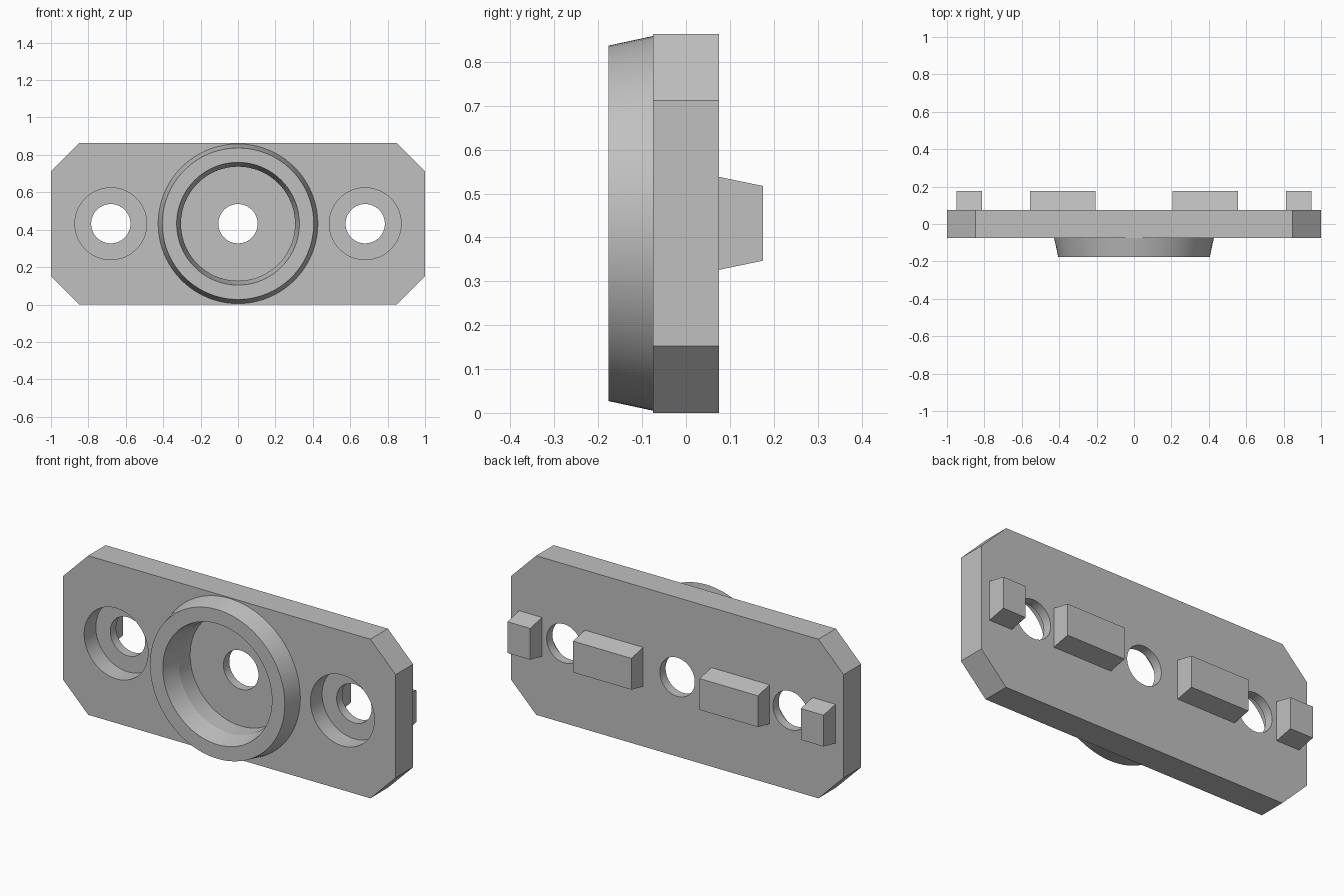
import bpy, bmesh, math
from mathutils import Matrix, Vector

cube = bpy.data.objects.get("Cube")
if cube:
    bpy.data.objects.remove(cube, do_unlink=True)

HALF_T = 0.075           # half of the plate thickness
HEIGHT = 0.864
MID_Z = HEIGHT / 2
SEGMENTS = 96

grey = bpy.data.materials.new("plain grey")
grey.use_nodes = True
grey.diffuse_color = (0.53, 0.53, 0.53, 1)
grey.node_tree.nodes["Principled BSDF"].inputs["Base Color"].default_value = grey.diffuse_color


def make_object(name, bm):
    bmesh.ops.recalc_face_normals(bm, faces=bm.faces)
    mesh = bpy.data.meshes.new(name)
    bm.to_mesh(mesh)
    bm.free()
    mesh.materials.append(grey)
    obj = bpy.data.objects.new(name, mesh)
    bpy.context.collection.objects.link(obj)
    return obj


def extrude_profile(name, points, direction):
    bm = bmesh.new()
    face = bm.faces.new([bm.verts.new(p) for p in points])
    new = bmesh.ops.extrude_face_region(bm, geom=[face], use_keep_orig=True)["geom"]
    moved = [v for v in new if isinstance(v, bmesh.types.BMVert)]
    bmesh.ops.translate(bm, verts=moved, vec=Vector(direction))
    return make_object(name, bm)


def activate(obj):
    bpy.ops.object.select_all(action='DESELECT')
    obj.select_set(True)
    bpy.context.view_layer.objects.active = obj


def smooth(obj):
    activate(obj)
    bpy.ops.object.shade_smooth_by_angle(angle=math.radians(25))


def drill(target, x, radius, y0, y1):
    # Cut a round hole along y, then discard the cutter
    bm = bmesh.new()
    place = Matrix.Translation((x, (y0 + y1) / 2, MID_Z)) @ Matrix.Rotation(math.pi / 2, 4, 'X')
    bmesh.ops.create_cone(bm, cap_ends=True, segments=SEGMENTS, radius1=radius,
                          radius2=radius, depth=y1 - y0, matrix=place)
    cutter = make_object("hole_cutter", bm)
    cutter.hide_render = True
    mod = target.modifiers.new("hole", 'BOOLEAN')
    mod.operation = 'DIFFERENCE'
    mod.solver = 'EXACT'
    mod.object = cutter
    activate(target)
    bpy.ops.object.modifier_apply(modifier=mod.name)
    bpy.data.objects.remove(cutter, do_unlink=True)


# Plate with chamfered corners
c = 0.152
outline = [(-1, c), (c - 1, 0), (1 - c, 0), (1, c),
           (1, HEIGHT - c), (1 - c, HEIGHT), (c - 1, HEIGHT), (-1, HEIGHT - c)]
plate = extrude_profile("plate", [(x, -HALF_T, z) for x, z in outline], (0, 2 * HALF_T, 0))

# Counterbored screw holes and the central pocket
FLOOR_Y = 0.025
for x, bore in ((-0.68, 0.192), (0, 0.305), (0.68, 0.192)):
    drill(plate, x, bore, -0.2, FLOOR_Y)
    drill(plate, x, 0.105, -0.2, 0.2)
smooth(plate)

# Tapered ring around the pocket, turned about the y axis
bm = bmesh.new()
section = [(0.427, -HALF_T), (0.405, -0.177), (0.328, -0.177), (0.305, -HALF_T)]
verts = [bm.verts.new((r, y, MID_Z)) for r, y in section]
edges = [bm.edges.new(pair) for pair in zip(verts, verts[1:])]
bmesh.ops.spin(bm, geom=verts + edges, cent=(0, 0, MID_Z), axis=(0, 1, 0),
               angle=2 * math.pi, steps=SEGMENTS, use_merge=True)
bmesh.ops.remove_doubles(bm, verts=bm.verts, dist=0.0001)
smooth(make_object("collar_ring", bm))

# Wedge-sided locating blocks on the back
for side, label in ((1, "left"), (-1, "right")):
    for name, x0, x1 in (("inner_block", 0.205, 0.555), ("outer_block", 0.813, 0.95)):
        wedge = [(HALF_T, -0.106), (0.176, -0.085), (0.176, 0.085), (HALF_T, 0.106)]
        extrude_profile(f"{label}_{name}", [(side * x0, y, MID_Z + z) for y, z in wedge],
                        (side * (x1 - x0), 0, 0))
